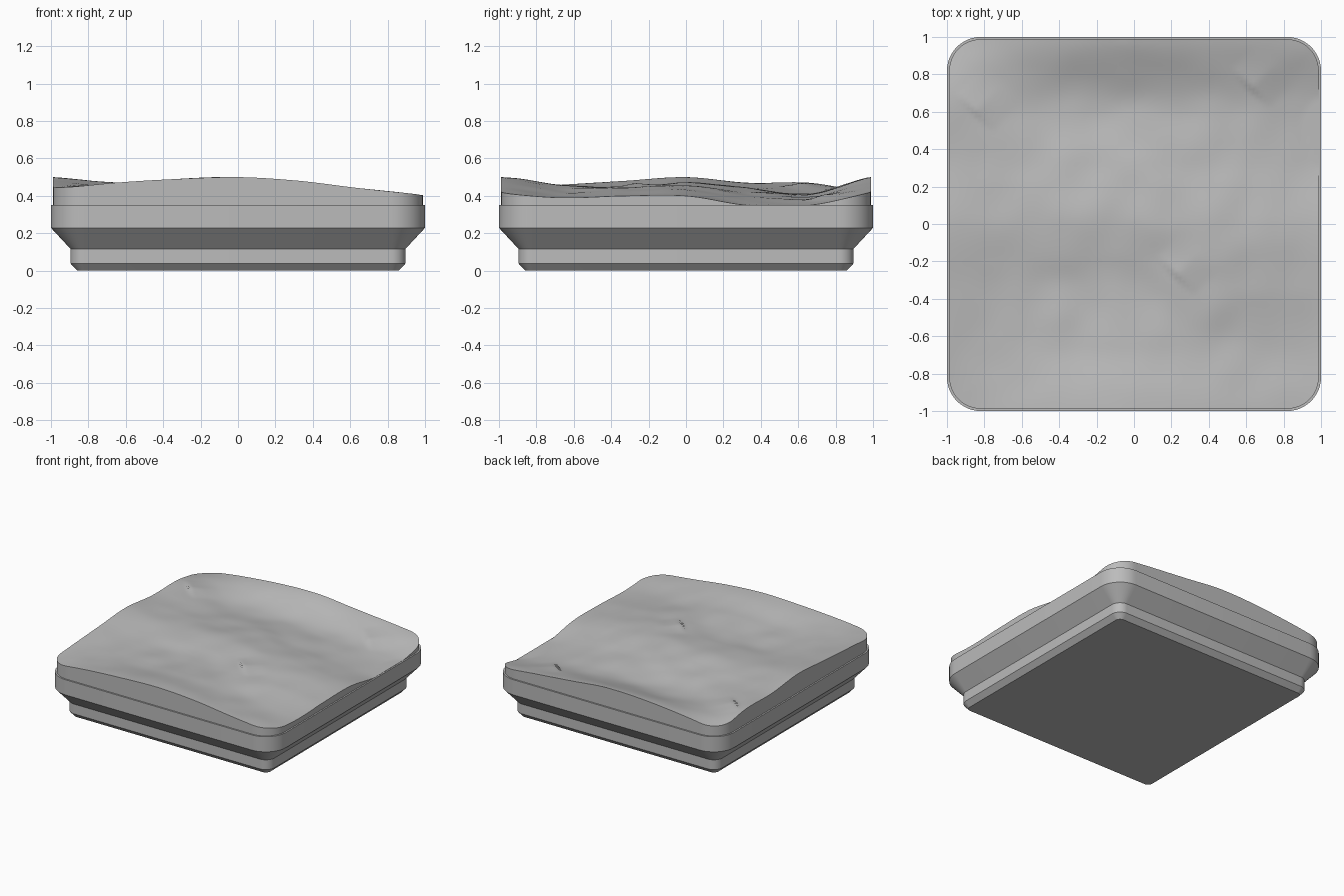
import bpy
import bmesh
import math
from mathutils import Vector, noise

default_cube = bpy.data.objects.get("Cube")
if default_cube:
    bpy.data.objects.remove(default_cube, do_unlink=True)

# One plain stone grey for everything
stone = bpy.data.materials.new("stone_grey")
stone.use_nodes = True
GREY = (0.5, 0.5, 0.5, 1.0)
stone.diffuse_color = GREY
stone.node_tree.nodes["Principled BSDF"].inputs["Base Color"].default_value = GREY


def finish(bm, name):
    """Turn a bmesh into a named, shaded object."""
    bmesh.ops.recalc_face_normals(bm, faces=bm.faces)
    mesh = bpy.data.meshes.new(name)
    bm.to_mesh(mesh)
    bm.free()
    mesh.materials.append(stone)
    obj = bpy.data.objects.new(name, mesh)
    bpy.context.collection.objects.link(obj)
    bpy.ops.object.select_all(action="DESELECT")
    obj.select_set(True)
    bpy.context.view_layer.objects.active = obj
    bpy.ops.object.shade_smooth_by_angle(angle=math.radians(30))
    return obj


def rounded_square(half, radius, z, steps=12):
    """Points around a square with rounded corners."""
    points = []
    for quarter in range(4):
        middle = math.radians(45 + 90 * quarter)
        centre = (half - radius) * math.sqrt(2)
        for i in range(steps + 1):
            a = math.radians(90 * (quarter + i / steps))
            points.append(Vector((centre * math.cos(middle) + radius * math.cos(a),
                                  centre * math.sin(middle) + radius * math.sin(a), z)))
    return points


# Stepped base: rounded squares (half width, corner radius, height) lofted upward
PROFILE = [(0.86, 0.04, 0), (0.896, 0.077, 0.039), (0.896, 0.077, 0.117),
           (1, 0.181, 0.229), (1, 0.181, 0.35)]
bm = bmesh.new()
rings = [[bm.verts.new(p) for p in rounded_square(*section)] for section in PROFILE]
for lower, upper in zip(rings, rings[1:]):
    for i in range(len(lower)):
        j = (i + 1) % len(lower)
        bm.faces.new((lower[i], lower[j], upper[j], upper[i]))
bm.faces.new(rings[0])
bm.faces.new(rings[-1])
finish(bm, "stepped_base")

# Coarse relief in hundredths, front row first, each row from -x to +x
RELIEF = [
    [44, 47, 49, 50, 48, 44, 41],
    [46, 45, 45, 46, 44, 41, 39],
    [48, 45, 44, 44, 45, 43, 40],
    [50, 47, 47, 47, 46, 43, 40],
    [47, 45, 44, 44, 42, 39, 35],
    [47, 43, 41, 41, 40, 38, 35],
    [42, 46, 49, 50, 47, 44, 41],
]
LEDGES = [(0.22, -0.28), (0.62, 0.72), (-0.85, 0.6)]


def spline(values, t):
    """Smooth curve through evenly spaced values, t from 0 to 1."""
    last = len(values) - 1
    s = min(max(t, 0), 1) * last
    i = min(int(s), last - 1)
    f = s - i
    a, b, c, d = (values[min(max(i + k, 0), last)] for k in (-1, 0, 1, 2))
    return b + f / 2 * (c - a + f * (2 * a - 5 * b + 4 * c - d + f * (3 * (b - c) + d - a)))


def relief_height(x, y):
    u, v = (x / HALF + 1) / 2, (y / HALF + 1) / 2
    z = spline([spline(row, u) for row in RELIEF], v) / 100
    inside = 1 - max(abs(x), abs(y)) ** 4
    z += 0.008 * inside * noise.noise(Vector((x, y, 0)) * 5)
    # Small diagonal ledges that break the smooth rock
    for cx, cy in LEDGES:
        along, across = (x - cx) - (y - cy), (x - cx) + (y - cy)
        if across > 0:
            z += 0.014 * max(0, 1 - abs(along) / 0.2) * max(0, 1 - across / 0.3)
    return min(max(z, 0.352), 0.5)


# Rock top: a fine grid pressed into a rounded square, raised, then skirted
HALF, RADIUS = 0.988, 0.17
bm = bmesh.new()
bmesh.ops.create_grid(bm, x_segments=96, y_segments=96, size=HALF)
core = HALF - RADIUS
for v in bm.verts:
    dx, dy = abs(v.co.x) - core, abs(v.co.y) - core
    if dx > 0 and dy > 0:
        pull = max(dx, dy) / math.hypot(dx, dy)
        v.co.x = math.copysign(core + dx * pull, v.co.x)
        v.co.y = math.copysign(core + dy * pull, v.co.y)
    v.co.z = relief_height(v.co.x, v.co.y)
rim = [e for e in bm.edges if e.is_boundary]
skirt = bmesh.ops.extrude_edge_only(bm, edges=rim)["geom"]
for v in skirt:
    if isinstance(v, bmesh.types.BMVert):
        v.co.z = 0.345
finish(bm, "rock_top")
